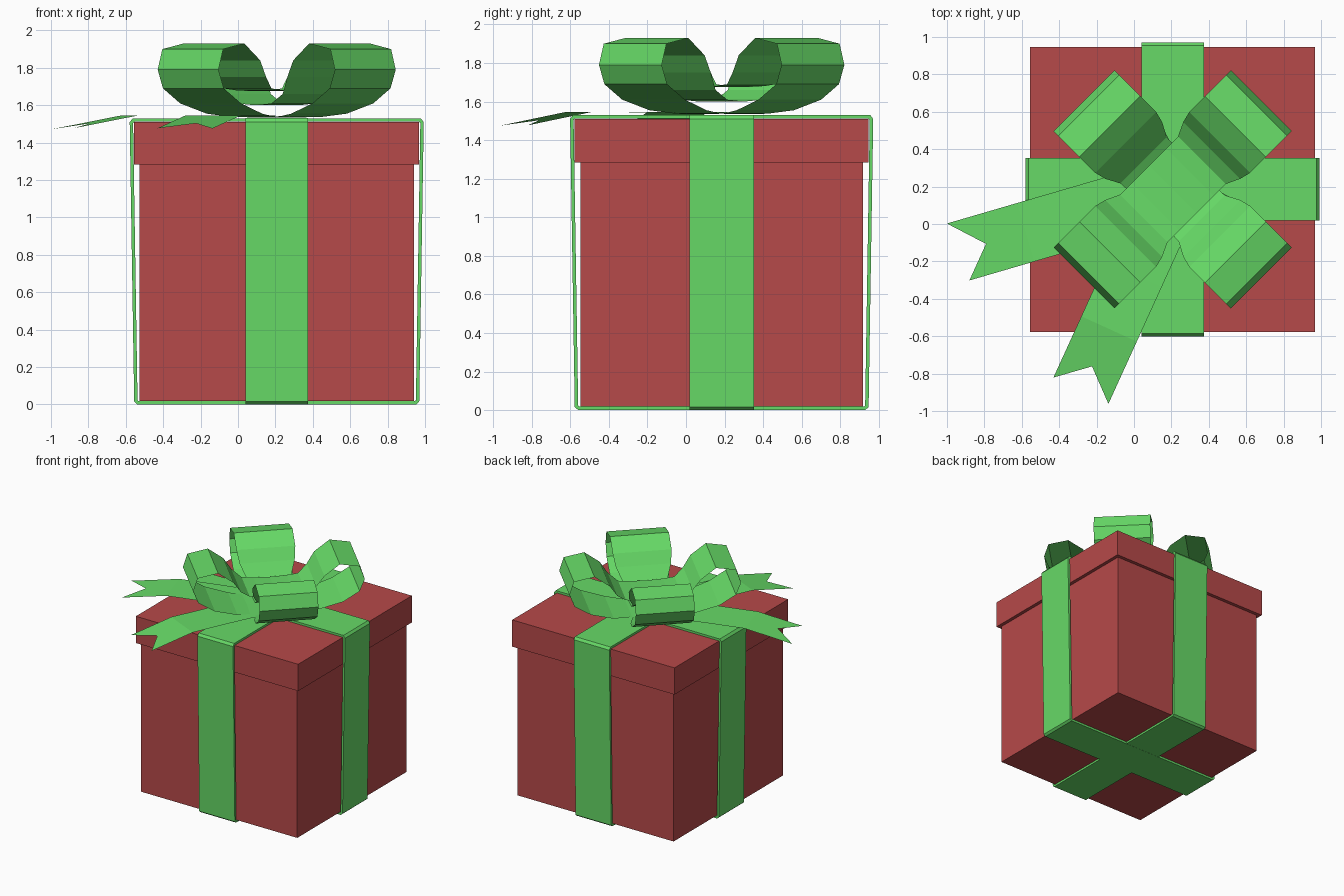
import bpy
from mathutils import Vector

if "Cube" in bpy.data.objects:
    bpy.data.objects.remove(bpy.data.objects["Cube"])

CX, CY = 0.207, 0.185  # centre of the box in plan


def material(name, rgb):
    m = bpy.data.materials.new(name)
    m.diffuse_color = (*rgb, 1.0)
    m.use_nodes = True
    m.node_tree.nodes["Principled BSDF"].inputs["Base Color"].default_value = m.diffuse_color
    return m


RED = material("box red", (0.47, 0.067, 0.067))
GREEN = material("ribbon green", (0.135, 0.70, 0.135))


def make(name, verts, faces, mat):
    me = bpy.data.meshes.new(name)
    me.from_pydata(verts, [], faces)
    me.materials.append(mat)
    ob = bpy.data.objects.new(name, me)
    bpy.context.collection.objects.link(ob)
    return ob


def block(name, half, z0, z1, mat):
    bpy.ops.mesh.primitive_cube_add(size=1, location=(CX, CY, (z0 + z1) / 2))
    ob = bpy.context.object
    ob.name = name
    ob.scale = (2 * half, 2 * half, z1 - z0)
    ob.data.materials.append(mat)


def strip(name, half_profile, d):
    """Closed ribbon: mirrored half profile of (distance, height, half width) along d."""
    left = [(-r, z, w) for r, z, w in reversed(half_profile) if r > 0]
    d = Vector((*d, 0)).normalized()
    s = Vector((0, 0, 1)).cross(d)
    verts = []
    for r, z, w in half_profile + left:
        c = Vector((CX, CY, z)) + d * r
        verts += [c - s * w, c + s * w]
    n = len(verts) // 2
    faces = [(2 * i, 2 * i + 1, 2 * ((i + 1) % n) + 1, 2 * ((i + 1) % n)) for i in range(n)]
    return make(name, verts, faces, GREEN)


# box and lid
block("box_body", 0.733, 0.018, 1.30, RED)
block("box_lid", 0.762, 1.283, 1.51, RED)

# ribbons wrapped round the box
W = 0.167
for name, d, lift in (("ribbon_side_to_side", (1, 0), 0.0), ("ribbon_front_to_back", (0, 1), 0.001)):
    band = strip(name, [(0.745, lift, W), (0.762, 0.015, W),
                        (0.786, 1.51, W), (0.77, 1.53 + lift, W)], d)
    mod = band.modifiers.new("thickness", 'SOLIDIFY')
    mod.thickness = 0.018
    mod.offset = -1
    mod.use_even_offset = True

# bow: two crossed double loops, one dipping below the other
loop = [(0, 1.535, 0.16), (0.17, 1.537, 0.165), (0.32, 1.555, 0.21), (0.5, 1.61, 0.23),
        (0.63, 1.69, 0.23), (0.67, 1.79, 0.23), (0.635, 1.90, 0.23), (0.475, 1.93, 0.23),
        (0.355, 1.84, 0.23), (0.295, 1.75, 0.215)]
strip("bow_lower_loops", loop + [(0.22, 1.66, 0.175), (0.13, 1.61, 0.17), (0, 1.60, 0.17)], (-1, 1))
strip("bow_upper_loops", loop + [(0.22, 1.69, 0.18), (0.13, 1.68, 0.18), (0, 1.675, 0.18)], (1, 1))


# swallow-tailed ribbon ends
def tail(name, d, tip_a, tip_b):
    d = Vector((*d, 0)).normalized()
    s = Vector((0, 0, 1)).cross(d)
    rows = [(0.0,) * 3, (0.5,) * 3, (0.82,) * 3, (tip_a, 1.04, tip_b)]
    verts = []
    for row in rows:
        for r, side in zip(row, (-0.163, 0, 0.163)):
            z = 1.54 + 0.005 * min(r / 0.5, 1) - 0.19 * max(r - 0.82, 0)
            verts.append(Vector((CX, CY, z)) + d * r + s * side)
    faces = [(a, a + 3, a + 4, a + 1) for i in range(3) for a in (3 * i, 3 * i + 1)]
    make(name, verts, faces, GREEN)


tail("ribbon_tail_left", (-0.96, -0.28), 1.21, 1.18)
tail("ribbon_tail_front", (-0.415, -0.91), 1.18, 1.186)
